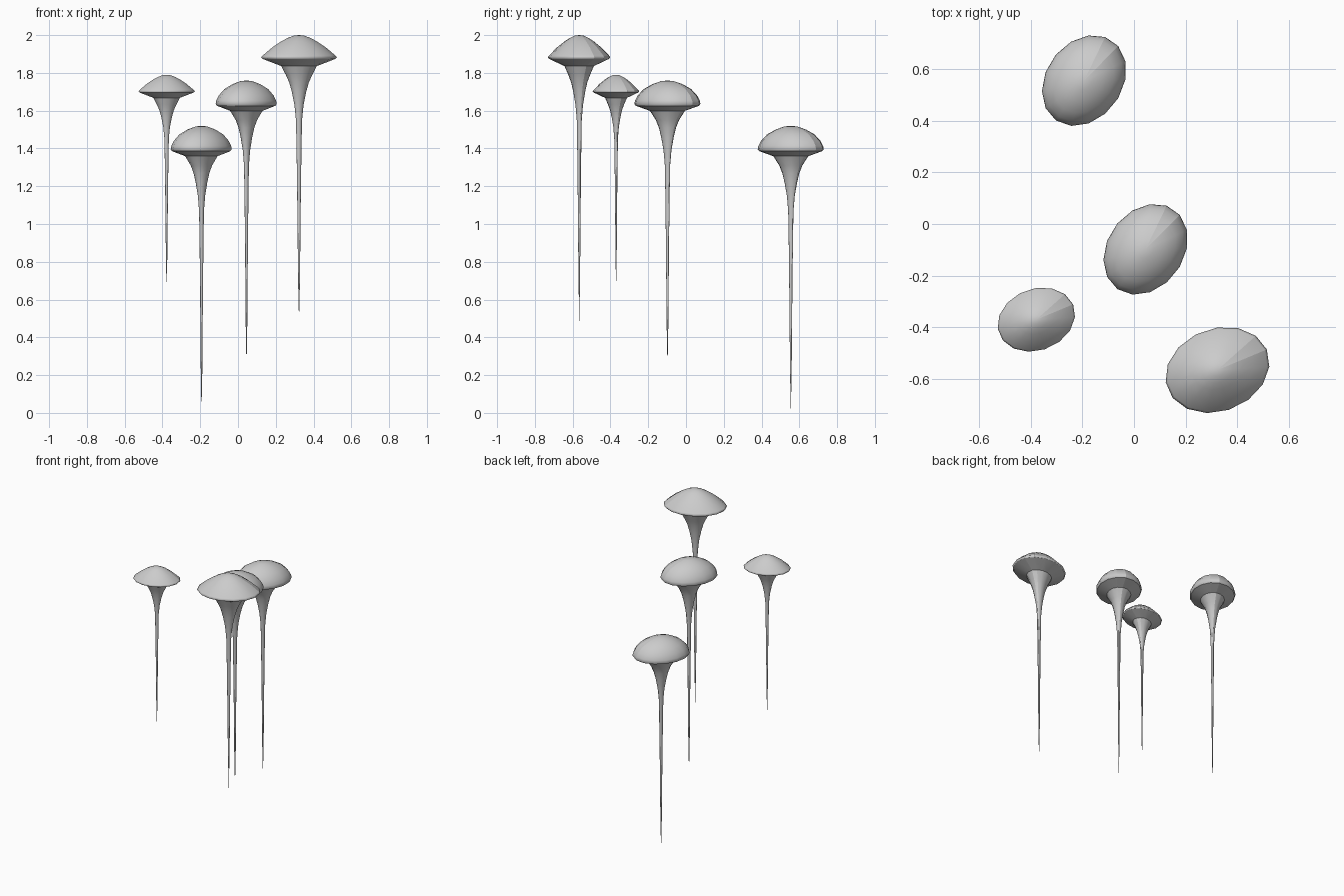
import bpy, bmesh
from math import sin, cos, radians, pi
from mathutils import Matrix

if "Cube" in bpy.data.objects:
    bpy.data.objects.remove(bpy.data.objects["Cube"], do_unlink=True)

grey = bpy.data.materials.new("plain grey")
grey.use_nodes = True
grey.diffuse_color = (0.6, 0.6, 0.6, 1)
grey.node_tree.nodes["Principled BSDF"].inputs["Base Color"].default_value = (0.6, 0.6, 0.6, 1)

SIDES = 15

# Profiles: (fraction of cap radius, depth below the top)
ROUND_CAP = [(0, 0), (.2, .004), (.46, .02), (.72, .046), (.9, .08),
             (.98, .107), (1, .124), (.96, .134), (.53, .161)]
POINTED_CAP = [(0, 0), (.14, .003), (.3, .015), (.46, .032), (.7, .064),
               (.96, .108), (1, .117), (.96, .126), (.47, .164)]
STEM = [(.35, .21), (.26, .25), (.19, .3), (.12, .37), (.08, .45),
        (.065, .6), (.045, .9), (.025, 1.3), (0, 1.52)]


def lathe(name, profile, sharp_ring, a, b, seam, turn, spot, scale):
    """Spin a profile into an elliptical body with one flat closing strip."""
    bm = bmesh.new()
    rings = []
    for r, d in profile:
        ring = []
        for i in range(SIDES):
            t = radians(seam) + 2 * pi * i / SIDES
            ring.append(bm.verts.new((a * r * cos(t), b * r * sin(t), -d)))
        rings.append(ring)
    for upper, lower in zip(rings, rings[1:]):
        for i in range(SIDES):
            j = (i + 1) % SIDES
            face = bm.faces.new((upper[i], lower[i], lower[j], upper[j]))
            face.smooth = True
        # Creases along both sides of the closing strip
        for k in (0, SIDES - 1):
            bm.edges.get((upper[k], lower[k])).smooth = False
    if sharp_ring is not None:
        ring = rings[sharp_ring]
        for i in range(SIDES):
            bm.edges.get((ring[i], ring[(i + 1) % SIDES])).smooth = False
    bmesh.ops.remove_doubles(bm, verts=bm.verts, dist=1e-5)
    bmesh.ops.recalc_face_normals(bm, faces=bm.faces)
    bm.transform(Matrix.Translation(spot) @ Matrix.Rotation(radians(turn), 4, "Z")
                 @ Matrix.Scale(scale, 4))
    mesh = bpy.data.meshes.new(name)
    bm.to_mesh(mesh)
    bm.free()
    mesh.materials.append(grey)
    bpy.context.collection.objects.link(bpy.data.objects.new(name, mesh))


def mushroom(name, cap, a, b, seam, turn, spot, scale=1):
    shape = (a, b, seam, turn, spot, scale)
    lathe(name + "_cap", cap, 7, *shape)
    lathe(name + "_stem", cap[-1:] + STEM, None, *shape)


# Two round and two pointed mushrooms
rounded = (ROUND_CAP, .189, .148, 13, 54)
pointed = (POINTED_CAP, .207, .160, 26, 21)
mushroom("back_mushroom", *rounded, (-.193, .555, 1.52))
mushroom("middle_mushroom", *rounded, (.045, -.098, 1.76))
mushroom("tall_mushroom", *pointed, (.323, -.565, 2.0))
mushroom("small_mushroom", *pointed, (-.378, -.37, 1.79), .745)
